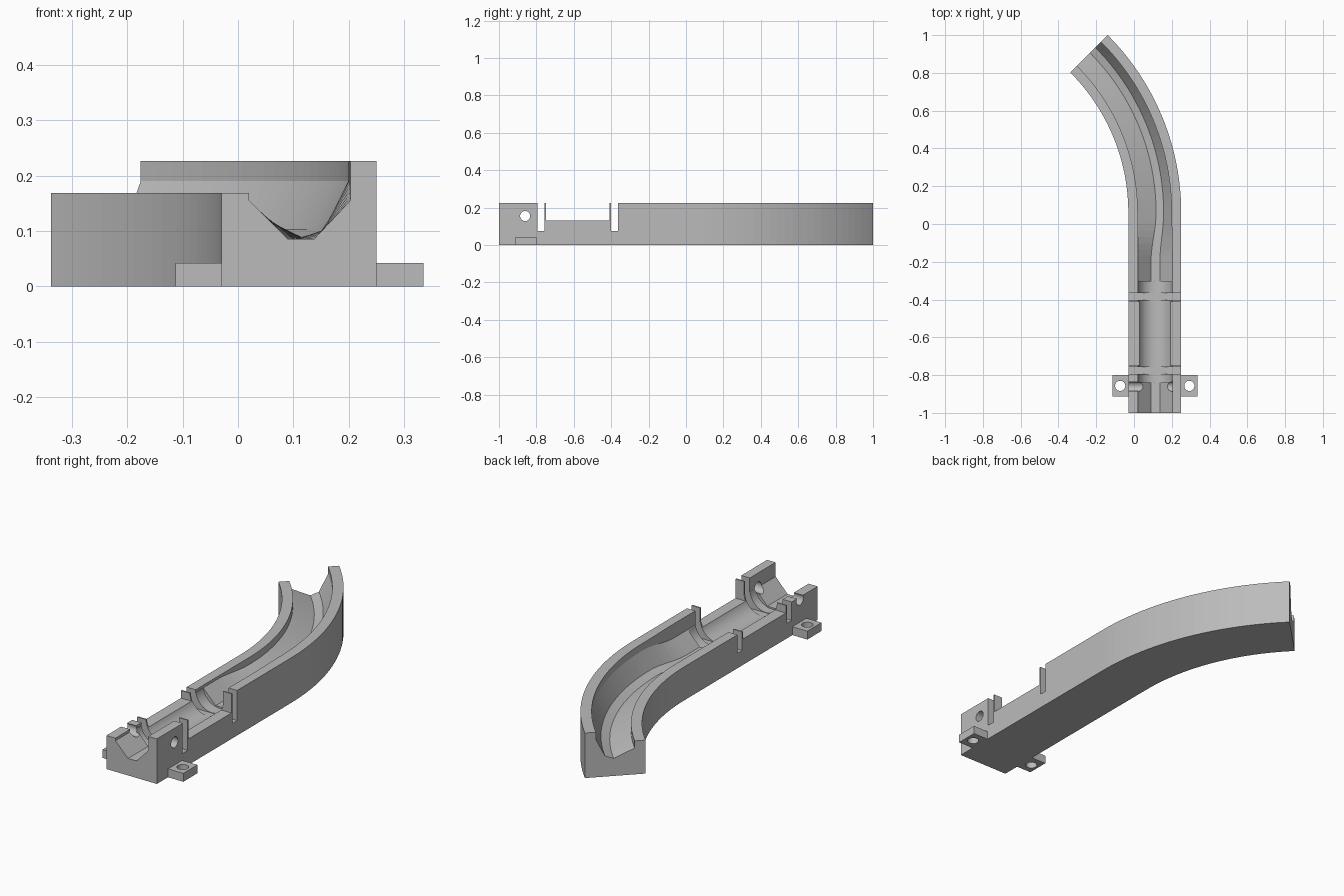
import bpy
import bmesh
from math import cos, sin, pi, radians
from mathutils import Matrix, Vector

old = bpy.data.objects.get("Cube")
if old:
    bpy.data.objects.remove(old, do_unlink=True)

grey = bpy.data.materials.new("plain_grey")
grey.use_nodes = True
COLOUR = (0.5, 0.5, 0.5, 1)
grey.diffuse_color = COLOUR
grey.node_tree.nodes["Principled BSDF"].inputs["Base Color"].default_value = COLOUR


def make_object(name, bm):
    bmesh.ops.recalc_face_normals(bm, faces=bm.faces)
    mesh = bpy.data.meshes.new(name)
    bm.to_mesh(mesh)
    bm.free()
    mesh.materials.append(grey)
    obj = bpy.data.objects.new(name, mesh)
    bpy.context.collection.objects.link(obj)
    return obj


def box(name, x0, x1, y0, y1, z0, z1):
    bm = bmesh.new()
    size = Matrix.Diagonal((x1 - x0, y1 - y0, z1 - z0, 1))
    centre = Matrix.Translation(((x0 + x1) / 2, (y0 + y1) / 2, (z0 + z1) / 2))
    bmesh.ops.create_cube(bm, size=1, matrix=centre @ size)
    return make_object(name, bm)


def cylinder(name, centre, radius, length, axis, sides=32):
    bm = bmesh.new()
    turn = Vector((0, 0, 1)).rotation_difference(Vector(axis)).to_matrix().to_4x4()
    bmesh.ops.create_cone(bm, cap_ends=True, segments=sides, radius1=radius, radius2=radius,
                          depth=length, matrix=Matrix.Translation(centre) @ turn)
    return make_object(name, bm)


def cut(target, cutter):
    cutter.hide_render = True
    mod = target.modifiers.new("cut", "BOOLEAN")
    mod.operation = "DIFFERENCE"
    mod.solver = "EXACT"
    mod.object = cutter
    bpy.context.view_layer.objects.active = target
    bpy.ops.object.modifier_apply(modifier=mod.name)
    bpy.data.objects.remove(cutter, do_unlink=True)


# Channel cross-sections: distance from the inner side, height
LEVEL = [(0, 0), (0, .168), (.05, .168), (.05, .155), (.12, .085),
         (.167, .085), (.233, .155), (.233, .226), (.28, .226), (.28, 0)]
BANKED = [(0, 0), (0, .168), (.05, .168), (.05, .132), (.147, .088),
          (.187, .103), (.229, .19), (.229, .226), (.28, .226), (.28, 0)]
INNER_X, BEND_Y, BEND_X, INNER_R = -.03, .06, -1.08, 1.05

# Stations along the track: straight run, blend to banked, then the bend
stations = [(-1, 0, 0)]
for i in range(9):
    t = i / 8
    stations.append((-.2 + t * (BEND_Y + .2), 0, t * t * (3 - 2 * t)))
stations += [(BEND_Y, radians(45) * i / 24, 1) for i in range(1, 25)]

bm = bmesh.new()
rings = []
for y, angle, bank in stations:
    ring = []
    for a, b in zip(LEVEL, BANKED):
        s, z = Vector(a).lerp(Vector(b), bank)
        r = INNER_R + s
        ring.append(bm.verts.new((BEND_X + r * cos(angle), y + r * sin(angle), z)))
    rings.append(ring)
for r0, r1 in zip(rings, rings[1:]):
    for i in range(len(r0)):
        j = (i + 1) % len(r0)
        bm.faces.new((r0[i], r0[j], r1[j], r1[i]))
bm.faces.new(rings[0])
bm.faces.new(rings[-1])
track = make_object("track_channel", bm)

# Round cradle, lowered walls, cross slots and side pin hole
cut(track, cylinder("cradle_cutter", (.111, -.5725, .168), .091, .535, (0, 1, 0), 64))
cut(track, box("wall_cutter", -.1, .3, -.749, -.409, .13, .3))
for y0, y1 in ((-.795, -.756), (-.402, -.364)):
    cut(track, box("slot_cutter", -.1, .3, y0, y1, .075, .3))
cut(track, cylinder("pin_cutter", (.11, -.86, .155), .027, .5, (1, 0, 0)))

# Mounting tabs with screw holes
for name, x0, x1, hole_x in (("left_tab", .25, .335, .293), ("right_tab", -.113, -.03, -.073)):
    tab = box(name, x0, x1, -.912, -.8, 0, .042)
    cut(tab, cylinder("screw_cutter", (hole_x, -.857, .02), .027, .2, (0, 0, 1)))
